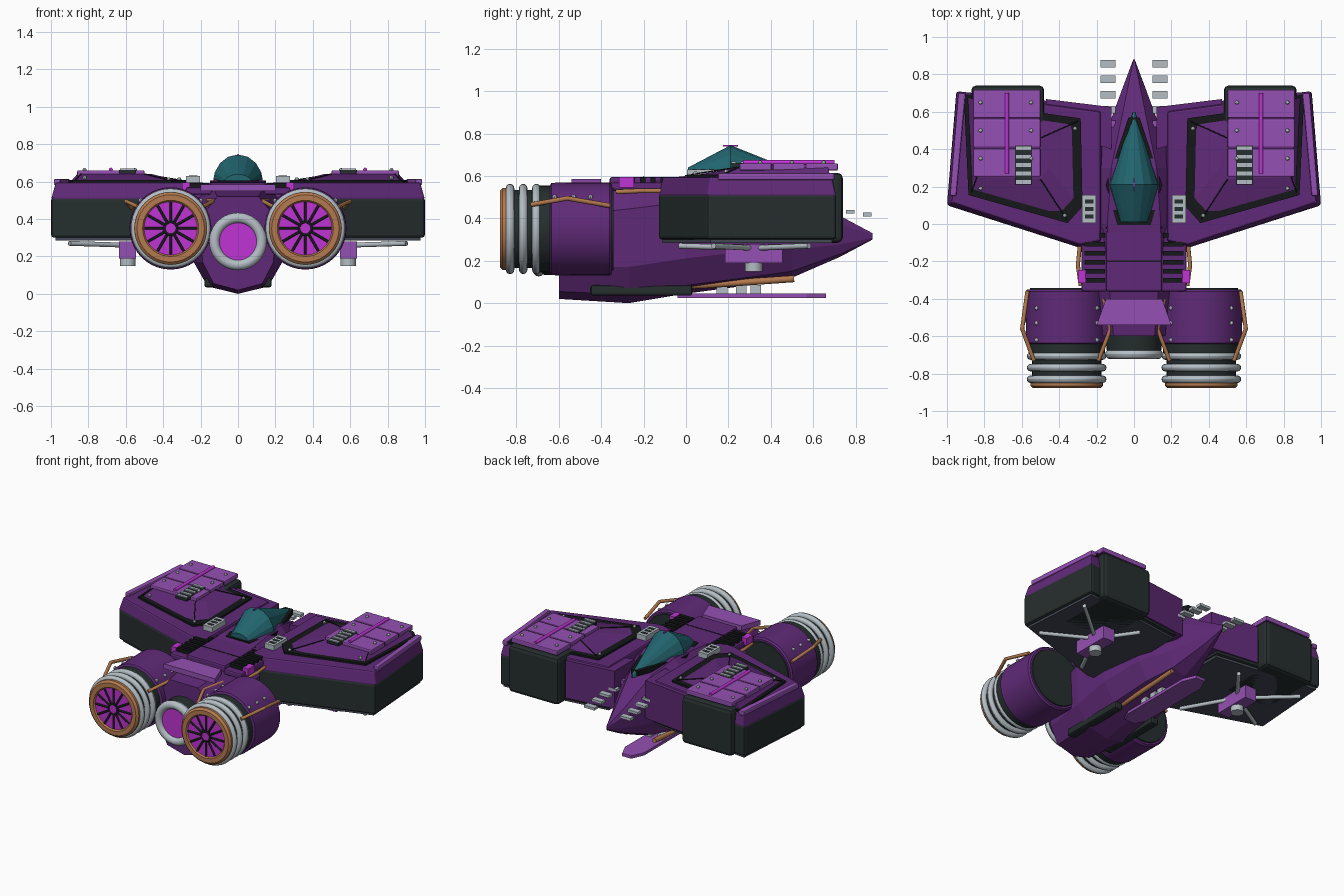
import bpy, bmesh, math
from mathutils import Vector, Matrix

cube = bpy.data.objects.get("Cube")
if cube:
    bpy.data.objects.remove(cube)


def material(name, hexcode):
    rgb = [int(hexcode[i:i + 2], 16) / 255 for i in (0, 2, 4)]
    col = [c / 12.92 if c < 0.04 else ((c + 0.055) / 1.055) ** 2.4 for c in rgb] + [1]
    m = bpy.data.materials.new(name)
    m.use_nodes = True
    m.diffuse_color = col
    m.node_tree.nodes["Principled BSDF"].inputs["Base Color"].default_value = col
    return m


PURPLE = material("deep purple", "602a78")
LILAC = material("light purple", "9450b2")
DARK = material("dark green grey", "262e2e")
BLACK = material("black", "151719")
TEAL = material("teal glass", "22656f")
COPPER = material("copper", "b47a4e")
CHROME = material("pale metal", "b4bec4")
MAGENTA = material("magenta glow", "c034d4")
SLATE = material("slate grey", "444955")


def finish(name, bm, mat, mirror=False, bevel=0, smooth=False):
    bmesh.ops.recalc_face_normals(bm, faces=bm.faces)
    me = bpy.data.meshes.new(name)
    bm.to_mesh(me)
    bm.free()
    me.materials.append(mat)
    if smooth:
        me.shade_smooth()
        me.set_sharp_from_angle(angle=math.radians(35))
    ob = bpy.data.objects.new(name, me)
    bpy.context.collection.objects.link(ob)
    if bevel:
        b = ob.modifiers.new("Bevel", "BEVEL")
        b.width, b.segments = bevel, 2
    if mirror:
        ob.modifiers.new("Mirror", "MIRROR").use_mirror_merge = False
    return ob


def loft(name, rings, mat, **kw):
    """Skin closed rings of points and cap both ends."""
    bm = bmesh.new()
    vs = [[bm.verts.new(p) for p in r] for r in rings]
    n = len(vs[0])
    for a, b in zip(vs, vs[1:]):
        for i in range(n):
            bm.faces.new((a[i], a[(i + 1) % n], b[(i + 1) % n], b[i]))
    bm.faces.new(vs[0])
    bm.faces.new(vs[-1])
    return finish(name, bm, mat, **kw)


def prism(name, pts, z0, z1, mat, top=None, **kw):
    return loft(name, [[(x, y, z0) for x, y in pts],
                       [(x, y, z1) for x, y in top or pts]], mat, **kw)


def boxes(name, items, size, mat, **kw):
    bm = bmesh.new()
    for c in items:
        bmesh.ops.create_cube(bm, size=1, matrix=Matrix.Translation(c) @ Matrix.Diagonal((*size, 1)))
    return finish(name, bm, mat, **kw)


def lathe(name, profile, x, z, mat, n=40, **kw):
    """Turn (radius, y) points about an axis along y."""
    rings = [[(x + r * math.cos(t), y, z + r * math.sin(t))
              for t in (math.tau * i / n for i in range(n))] for r, y in profile]
    return loft(name, rings, mat, smooth=True, **kw)


def torus(name, major, minor, x, y, z, mat, **kw):
    prof = [(major + minor * math.cos(a), y + minor * math.sin(a))
            for a in (math.tau * i / 12 for i in range(13))]
    return lathe(name, prof, x, z, mat, **kw)


def pipe(name, paths, r, mat, **kw):
    bm = bmesh.new()
    for path in paths:
        pts = [Vector(p) for p in path]
        for a, b in zip(pts, pts[1:]):
            rot = (b - a).to_track_quat("Z", "Y").to_matrix().to_4x4()
            bmesh.ops.create_cone(bm, cap_ends=True, segments=12, radius1=r, radius2=r,
                                  depth=(b - a).length, matrix=Matrix.Translation((a + b) / 2) @ rot)
        for p in pts[1:-1]:
            bmesh.ops.create_uvsphere(bm, u_segments=12, v_segments=8, radius=r, matrix=Matrix.Translation(p))
    return finish(name, bm, mat, smooth=True, **kw)


def rivets(name, pts, r, **kw):
    bm = bmesh.new()
    for p in pts:
        bmesh.ops.create_uvsphere(bm, u_segments=8, v_segments=6, radius=r, matrix=Matrix.Translation(p))
    return finish(name, bm, CHROME, **kw)


# Fuselage: faceted hull from stern to pointed nose
def hull_ring(y, w, top, bot):
    h = top - bot
    half = [(0.55, top), (1, top - 0.22 * h), (0.95, bot + 0.3 * h), (0.65, bot + 0.07 * h)]
    return ([(w * f, y, z) for f, z in half] + [(0, y, bot)]
            + [(-w * f, y, z) for f, z in reversed(half)])


loft("fuselage", [hull_ring(*s) for s in (
    (-0.6, 0.2, 0.52, 0.02), (-0.27, 0.25, 0.57, 0), (0, 0.26, 0.6, 0.045), (0.3, 0.22, 0.62, 0.085),
    (0.5, 0.145, 0.56, 0.12), (0.73, 0.06, 0.41, 0.22), (0.88, 0.004, 0.33, 0.3))], PURPLE)
boxes("spine_block", [(0, -0.18, 0.57)], (0.3, 0.36, 0.05), PURPLE, bevel=0.01)
boxes("spine_seams", [(0, -0.02, 0.595), (0, -0.2, 0.595)], (0.3, 0.008, 0.004), BLACK)
prism("tail_plate", [(-0.2, -0.54), (0.2, -0.54), (0.15, -0.4), (-0.15, -0.4)], 0.55, 0.585, LILAC)
boxes("hull_slats", [(0.21, -0.06 - 0.048 * i, 0.582) for i in range(6)], (0.11, 0.024, 0.024), BLACK, mirror=True)
boxes("shoulder_deck", [(0.21, -0.19, 0.55)], (0.14, 0.34, 0.04), PURPLE, mirror=True, bevel=0.01)
boxes("shoulder_clip", [(0.28, -0.28, 0.57)], (0.04, 0.07, 0.05), MAGENTA, mirror=True)
boxes("vent_frame", [(0.24, 0.08, 0.61)], (0.075, 0.15, 0.04), CHROME, mirror=True)
boxes("vent_slots", [(0.24, 0.04 + 0.04 * i, 0.629) for i in range(3)], (0.045, 0.022, 0.006), DARK, mirror=True)
boxes("nose_slats", [(0.14, 0.61 + 0.082 * i, 0.455 - 0.012 * i) for i in range(4)], (0.08, 0.04, 0.018),
      CHROME, mirror=True)
boxes("nose_block", [(0.14, 0.535, 0.48)], (0.08, 0.035, 0.03), LILAC, mirror=True)

# Canopy: arched sections narrowing to front and back
def arch(y, w, h, base):
    return [(w * math.cos(math.pi * i / 8), y, base + h * math.sin(math.pi * i / 8)) for i in range(9)]


loft("canopy", [arch(0.01, 0.075, 0.05, 0.59), arch(0.21, 0.135, 0.155, 0.59),
                arch(0.6, 0.006, 0.03, 0.56)], TEAL)
prism("canopy_frame", [(0.09, -0.005), (0.15, 0.21), (0.03, 0.57), (-0.03, 0.57), (-0.15, 0.21), (-0.09, -0.005)],
      0.57, 0.605, BLACK)
boxes("canopy_marker", [(0, 0.21, 0.743)], (0.008, 0.07, 0.008), MAGENTA)

# Wings: dark lower band, purple deck, raised sloping panel
outline = [(0.17, 0.62), (0.48, 0.66), (0.95, 0.71), (1, 0.1), (0.28, -0.13), (0.17, -0.1)]
inset = [(0.18, 0.6), (0.48, 0.64), (0.935, 0.69), (0.975, 0.115), (0.29, -0.11), (0.18, -0.09)]
prism("wing_band", outline, 0.3, 0.515, DARK, mirror=True, bevel=0.015)
prism("wing_deck", outline, 0.505, 0.595, PURPLE, top=inset, mirror=True, bevel=0.01)
prism("wing_root", [(0.12, 0.625), (0.47, 0.668), (0.47, 0.5), (0.12, 0.4)], 0.32, 0.585, PURPLE, mirror=True)
panel = [(0.3, 0.55), (0.29, 0.1), (0.36, 0.025), (0.87, 0.17), (0.895, 0.68), (0.5, 0.58)]
border = [(0.285, 0.565), (0.275, 0.095), (0.355, 0.005), (0.885, 0.155), (0.91, 0.695), (0.5, 0.595)]
plateau = [(0.5, 0.46), (0.46, 0.3), (0.5, 0.24), (0.84, 0.25), (0.86, 0.67), (0.5, 0.56)]
prism("panel_border", border, 0.59, 0.608, BLACK, mirror=True)
prism("raised_panel", panel, 0.6, 0.64, PURPLE, top=plateau, mirror=True)
pipe("panel_ridges", [[(*a, 0.607), (*b, 0.641)] for a, b in
                      ((panel[0], plateau[0]), (panel[2], plateau[2]), (panel[3], plateau[3]))],
     0.003, BLACK, mirror=True)
prism("wing_edge_strip", [(0.9, 0.7), (0.94, 0.7), (0.985, 0.15), (0.95, 0.15)], 0.58, 0.615, LILAC,
      mirror=True, bevel=0.008)
boxes("front_pod", [(0.675, 0.52, 0.45)], (0.39, 0.44, 0.33), DARK, mirror=True, bevel=0.025)
boxes("armour_plates", [(0.68, y, 0.643) for y in (0.328, 0.485, 0.642)], (0.36, 0.15, 0.034), LILAC,
      mirror=True, bevel=0.006)
boxes("armour_backing", [(0.68, 0.485, 0.64)], (0.35, 0.45, 0.03), PURPLE, mirror=True)
pipe("armour_rod", [[(0.68, 0.27, 0.664), (0.68, 0.7, 0.664)]], 0.011, MAGENTA, mirror=True)
boxes("armour_vent_slats", [(0.59, 0.225 + 0.045 * i, 0.662) for i in range(5)], (0.08, 0.02, 0.014),
      CHROME, mirror=True)
boxes("armour_vent_bed", [(0.59, 0.315, 0.653)], (0.09, 0.21, 0.018), DARK, mirror=True)
rivets("wing_rivets", [(x, y, 0.662) for x in (0.55, 0.82) for y in (0.35, 0.5, 0.65)]
       + [(0.315, 0.51, 0.612), (0.37, 0.045, 0.612), (0.82, 0.19, 0.62)], 0.011, mirror=True)

# Wing underside: slate panel, crossed struts, bracket and foot
prism("belly_panel", inset, 0.285, 0.305, SLATE, mirror=True)
pipe("belly_struts", [[(0.41, -0.03, 0.27), (0.59, 0.32, 0.26), (0.9, 0.58, 0.27)],
                      [(0.9, 0.13, 0.27), (0.59, 0.32, 0.26), (0.41, 0.55, 0.27)]], 0.013, CHROME, mirror=True)
boxes("belly_bracket", [(0.59, 0.32, 0.235)], (0.09, 0.27, 0.09), LILAC, mirror=True)
pipe("belly_foot", [[(0.59, 0.32, 0.2), (0.59, 0.32, 0.15)]], 0.042, CHROME, mirror=True)

# Main engines
EX, EZ = 0.36, 0.35
lathe("engine_housing", [(0.2, -0.645), (0.218, -0.635), (0.22, -0.36), (0.21, -0.35)], EX, EZ, PURPLE, mirror=True)
lathe("engine_front_cap", [(0.2, -0.36), (0.195, -0.342)], EX, EZ, DARK, mirror=True)
lathe("engine_core", [(0.185, -0.84), (0.185, -0.7), (0.205, -0.7), (0.205, -0.63)], EX, EZ, DARK, mirror=True)
for i in range(3):
    torus("engine_ring_%d" % (i + 1), 0.193, 0.02, EX, -0.83 + 0.062 * i, EZ, CHROME, mirror=True)
lathe("engine_nozzle", [(0.145, -0.83), (0.14, -0.865), (0.15, -0.878), (0.18, -0.878), (0.194, -0.865),
                        (0.194, -0.83)], EX, EZ, COPPER, mirror=True)
lathe("engine_glow", [(0.143, -0.868), (0.143, -0.85)], EX, EZ, MAGENTA, mirror=True)
pipe("engine_spokes", [[(EX + r * math.cos(t), -0.869, EZ + r * math.sin(t)) for r in (0.03, 0.14)]
                       for t in (math.tau * i / 12 for i in range(12))], 0.007, BLACK, mirror=True)
torus("hub_rim", 0.034, 0.007, EX, -0.87, EZ, BLACK, mirror=True)
lathe("engine_hub", [(0.028, -0.876), (0.028, -0.86)], EX, EZ, MAGENTA, mirror=True)
rivets("engine_rivets", [(EX + 0.22 * math.cos(t), y, EZ + 0.22 * math.sin(t))
                         for t in (0.75, 2.4) for y in (-0.62, -0.53, -0.45)], 0.012, mirror=True)

# Centre engine
lathe("centre_engine", [(0.145, -0.69), (0.15, -0.58)], 0, 0.28, DARK)
torus("centre_ring", 0.126, 0.028, 0, -0.695, 0.28, CHROME)
lathe("centre_glow", [(0.1, -0.7), (0.1, -0.68)], 0, 0.28, MAGENTA)

# Copper pipework
pipe("engine_pipes", [[(0.57, -0.36, 0.46), (0.598, -0.56, 0.495), (0.535, -0.73, 0.465)],
                      [(0.16, -0.4, 0.5), (0.125, -0.56, 0.5), (0.19, -0.73, 0.465)]], 0.011, COPPER, mirror=True)
pipe("shoulder_pipe", [[(0.285, -0.33, 0.525), (0.3, -0.22, 0.53), (0.29, -0.12, 0.53)]], 0.011, COPPER, mirror=True)
pipe("belly_pipe", [[(0.115, -0.1, 0.08), (0.115, 0.08, 0.085), (0.11, 0.51, 0.115)]], 0.016, COPPER, mirror=True)

# Keel plate with mounts, and side skids
prism("keel_plate", [(-0.04, -0.04), (0.04, -0.04), (0.075, 0.03), (0.075, 0.57), (0.035, 0.66),
                     (-0.035, 0.66), (-0.075, 0.57), (-0.075, 0.03)], 0.025, 0.045, LILAC)
boxes("keel_mounts", [(0.045, y, 0.06) for y in (0.17, 0.26, 0.33)], (0.04, 0.05, 0.05), CHROME, mirror=True)
boxes("belly_skid", [(0.15, -0.21, 0.06)], (0.06, 0.48, 0.05), DARK, mirror=True, bevel=0.012)
